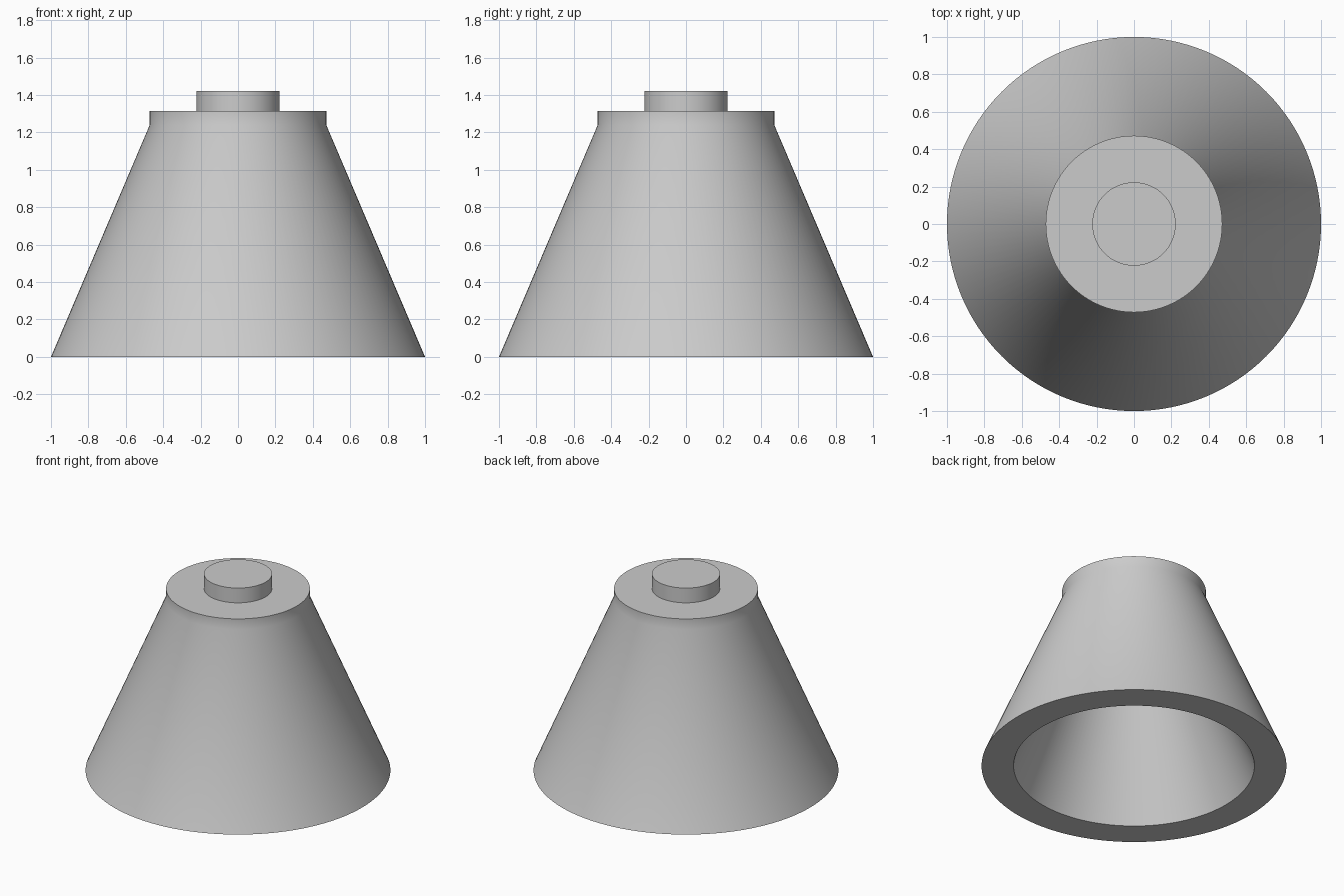
import bpy
import bmesh
from math import cos, sin, tau, radians

cube = bpy.data.objects.get("Cube")
if cube:
    bpy.data.objects.remove(cube, do_unlink=True)

SEGMENTS = 128
GREY = (0.6, 0.6, 0.6, 1.0)

grey = bpy.data.materials.new("light grey")
grey.use_nodes = True
grey.diffuse_color = GREY
grey.node_tree.nodes["Principled BSDF"].inputs["Base Color"].default_value = GREY


def lathe(name, profile):
    """Revolve (radius, height) points about z and cap both ends."""
    bm = bmesh.new()
    rings = []
    for radius, height in profile:
        rings.append([
            bm.verts.new((radius * cos(tau * i / SEGMENTS),
                          radius * sin(tau * i / SEGMENTS), height))
            for i in range(SEGMENTS)])
    for low, high in zip(rings, rings[1:]):
        for i in range(SEGMENTS):
            j = (i + 1) % SEGMENTS
            bm.faces.new((low[i], low[j], high[j], high[i]))
    bm.faces.new(rings[0])
    bm.faces.new(rings[-1])
    bmesh.ops.recalc_face_normals(bm, faces=bm.faces)

    mesh = bpy.data.meshes.new(name)
    bm.to_mesh(mesh)
    bm.free()
    mesh.materials.append(grey)
    obj = bpy.data.objects.new(name, mesh)
    bpy.context.collection.objects.link(obj)

    bpy.ops.object.select_all(action="DESELECT")
    obj.select_set(True)
    bpy.context.view_layer.objects.active = obj
    bpy.ops.object.shade_smooth_by_angle(angle=radians(30))
    return obj


# Hollow cone: cavity ceiling, inner wall, bottom rim, outer wall, collar, top
lathe("conical_shell", [
    (0.315, 1.11),
    (0.79, 0.0),
    (1.0, 0.0),
    (0.472, 1.24),
    (0.472, 1.315),
])

# Round knob standing on the flat top
lathe("top_knob", [(0.223, 1.31), (0.223, 1.422)])
